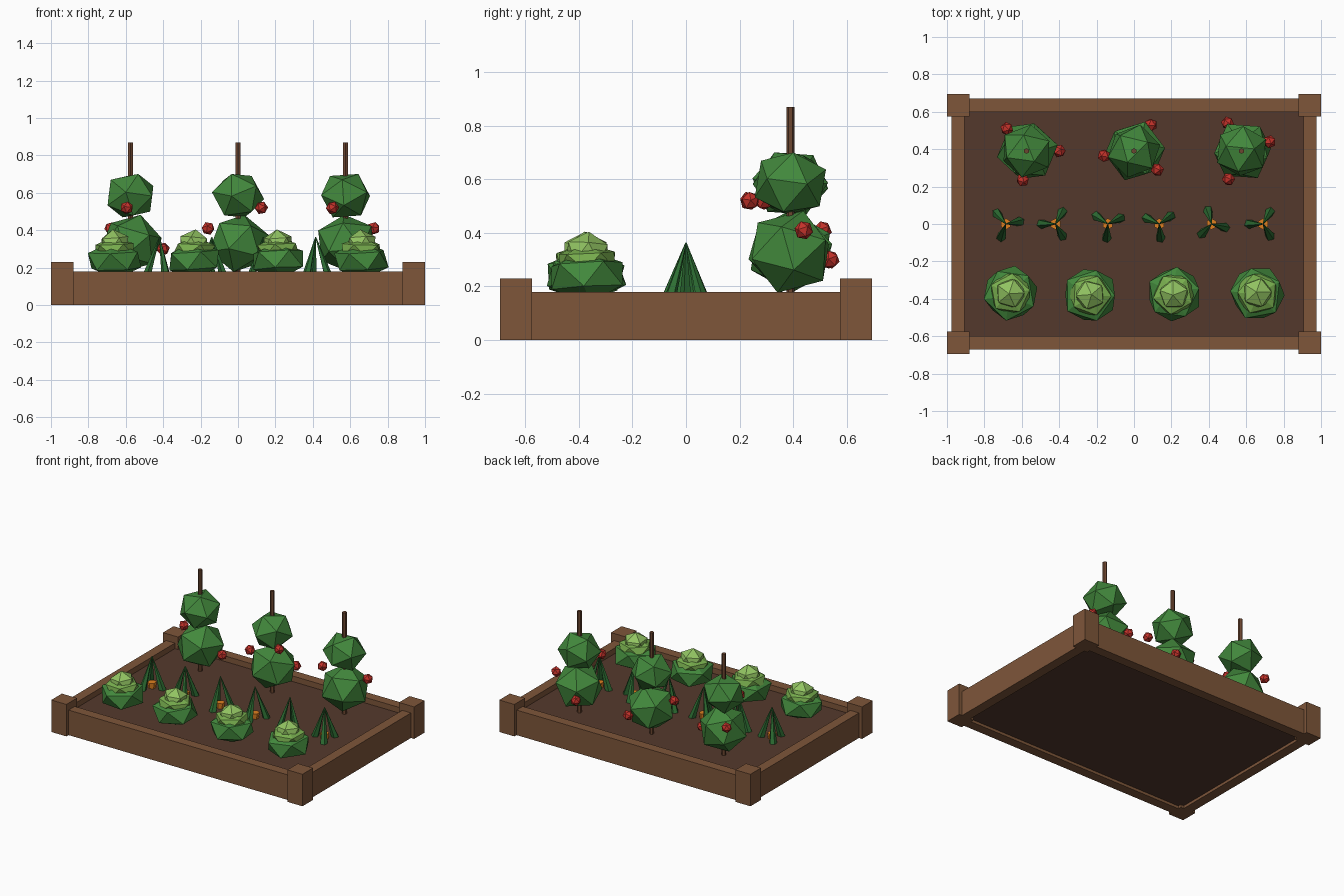
import bpy, bmesh, math, random
from mathutils import Matrix, Vector

random.seed(4)
if "Cube" in bpy.data.objects:
    bpy.data.objects.remove(bpy.data.objects["Cube"], do_unlink=True)


def material(name, r, g, b):
    """Flat material from 0-255 display values, stored as linear."""
    lin = [((c / 255 + 0.055) / 1.055) ** 2.4 for c in (r, g, b)] + [1.0]
    m = bpy.data.materials.new(name)
    m.use_nodes = True
    m.diffuse_color = lin
    m.node_tree.nodes["Principled BSDF"].inputs["Base Color"].default_value = lin
    return m


WOOD = material("plank_wood", 126, 86, 58)
SOIL = material("dark_soil", 84, 57, 44)
STAKE = material("stake_wood", 108, 70, 48)
BUSH = material("bush_green", 66, 136, 60)
MID = material("mid_leaf_green", 120, 174, 78)
PALE = material("pale_leaf_green", 146, 196, 98)
BLADE = material("blade_green", 46, 112, 52)
RED = material("fruit_red", 196, 50, 42)
ORANGE = material("root_orange", 224, 128, 32)


def finish(name, bm, mat):
    mesh = bpy.data.meshes.new(name)
    bm.to_mesh(mesh)
    bm.free()
    mesh.materials.append(mat)
    obj = bpy.data.objects.new(name, mesh)
    bpy.context.collection.objects.link(obj)
    return obj


def box(name, centre, size, mat):
    bm = bmesh.new()
    bmesh.ops.create_cube(bm, size=1, matrix=Matrix.Translation(centre) @ Matrix.Diagonal((*size, 1)))
    return finish(name, bm, mat)


def ball(name, centre, radius, half_height, mat, tilt=0.0):
    """Twenty-sided faceted ball, squashed and turned."""
    turn = Matrix.Rotation(random.uniform(0, math.tau), 4, "Z")
    lean = Matrix.Rotation(tilt, 4, "X")
    squash = Matrix.Diagonal((radius, radius, half_height, 1))
    bm = bmesh.new()
    bmesh.ops.create_icosphere(bm, subdivisions=1, radius=1,
                               matrix=Matrix.Translation(centre) @ squash @ turn @ lean)
    return finish(name, bm, mat)


def rod(name, x, y, z0, z1, r0, r1, sides, mat):
    bm = bmesh.new()
    bmesh.ops.create_cone(bm, cap_ends=True, segments=sides, radius1=r0, radius2=r1, depth=z1 - z0,
                          matrix=Matrix.Translation((x, y, (z0 + z1) / 2)))
    return finish(name, bm, mat)


# Raised bed: soil, planks and corner posts
GROUND = 0.14
box("soil", (0, 0, 0.08), (1.84, 1.23, 0.12), SOIL)
for s, side, end in ((-1, "right", "front"), (1, "left", "back")):
    box(end + "_plank", (0, s * 0.635, 0.09), (1.8, 0.07, 0.18), WOOD)
    box(side + "_plank", (s * 0.94, 0, 0.09), (0.07, 1.2, 0.18), WOOD)
    for t, row in ((-1, "front"), (1, "back")):
        box(f"{row}_{side}_post", (s * 0.94, t * 0.635, 0.115), (0.12, 0.12, 0.23), WOOD)

# Back row: staked bushes with fruit at three heights
fruit_spots = (
    ((-0.40, 0.39), (-0.68, 0.51), (-0.595, 0.235)),
    ((0.09, 0.53), (-0.16, 0.365), (0.125, 0.29)),
    ((0.50, 0.54), (0.725, 0.44), (0.505, 0.24)),
)
for i, (x, spots) in enumerate(zip((-0.575, 0, 0.575), fruit_spots)):
    rod(f"stake_{i}", x, 0.39, GROUND - 0.02, 0.87, 0.015, 0.015, 6, STAKE)
    ball(f"lower_bush_{i}", (x + 0.005, 0.39, 0.33), 0.168, 0.16, BUSH, 0.3)
    ball(f"upper_bush_{i}", (x, 0.39, 0.585), 0.145, 0.132, BUSH, 0.5)
    for j, (fx, fy) in enumerate(spots):
        ball(f"fruit_{i}_{j}", (fx, fy, 0.30 + 0.11 * j), 0.036, 0.036, RED, 0.4)


# Middle row: root crops, each with three blades meeting at a tip
def blade(name, x, angle):
    bm = bmesh.new()
    bmesh.ops.create_cone(bm, cap_ends=True, segments=5, radius1=0.026, radius2=0.002, depth=0.225)
    for v in bm.verts:
        v.co.x += 0.075 * (0.5 - v.co.z / 0.225)
    bm.transform(Matrix.Translation((x, 0, 0.2525)) @ Matrix.Rotation(math.radians(angle), 4, "Z"))
    finish(name, bm, BLADE)


roots = ((-0.685, 10), (-0.42, 60), (-0.14, 25), (0.135, 35), (0.415, 105), (0.69, 60))
for i, (x, angle) in enumerate(roots):
    rod(f"root_{i}", x, 0, 0.10, 0.18, 0.022, 0.03, 6, ORANGE)
    for k in range(3):
        blade(f"blade_{i}_{k}", x, angle + 120 * k)

# Front row: leafy heads in three layers
for i, (x, y) in enumerate(((-0.66, -0.37), (-0.235, -0.38), (0.215, -0.375), (0.66, -0.37))):
    ball(f"outer_leaves_{i}", (x, y, 0.24), 0.158, 0.10, BUSH, 0.12)
    ball(f"middle_leaves_{i}", (x, y, 0.295), 0.122, 0.068, MID, 0.1)
    ball(f"heart_leaves_{i}", (x, y, 0.325), 0.087, 0.08, PALE, 0.1)
